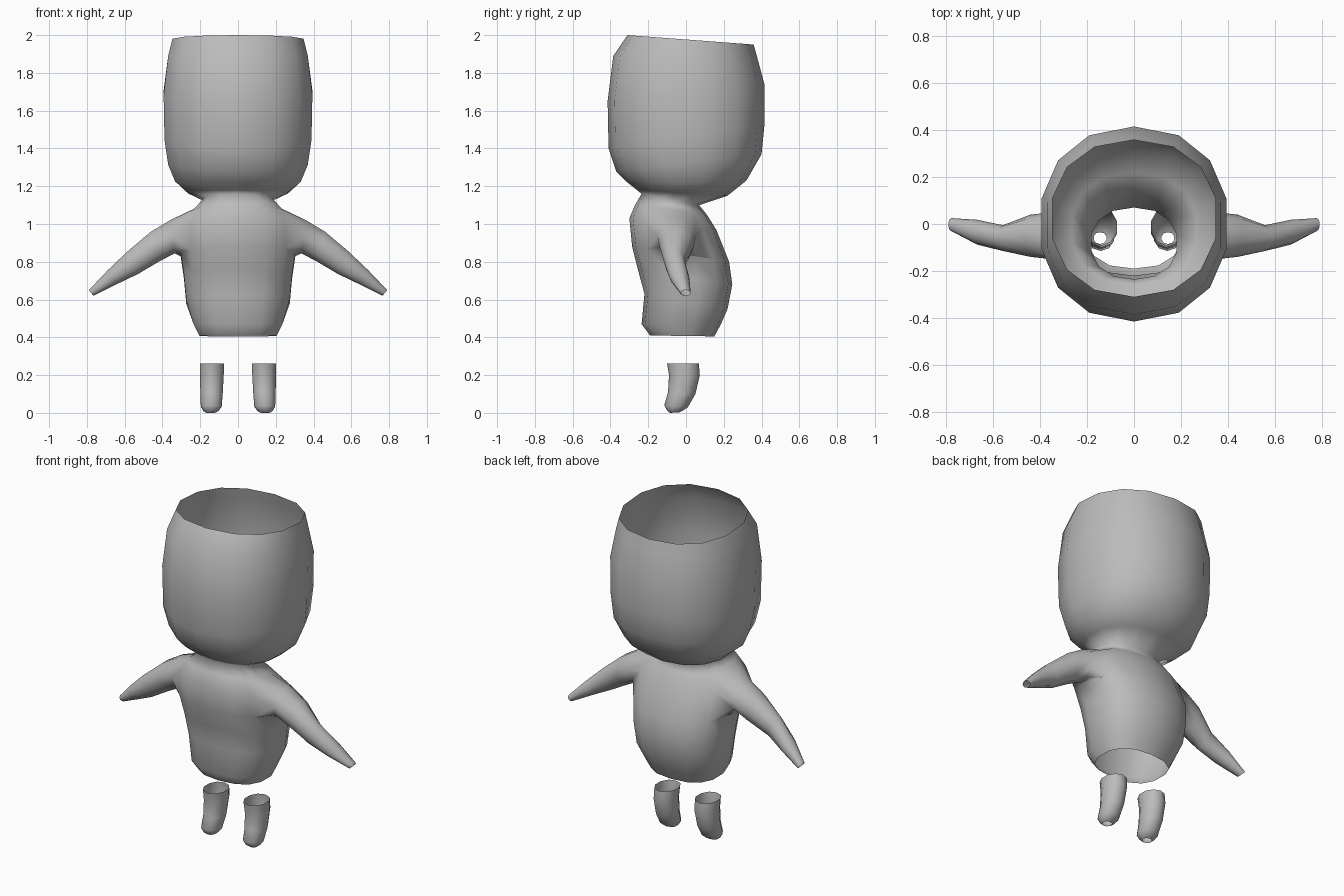
import bpy, bmesh, math

if "Cube" in bpy.data.objects:
    bpy.data.objects.remove(bpy.data.objects["Cube"])

grey = bpy.data.materials.new("plain grey")
grey.diffuse_color = (0.5, 0.5, 0.5, 1)
grey.use_nodes = True
grey.node_tree.nodes["Principled BSDF"].inputs["Base Color"].default_value = grey.diffuse_color


def power(v, e):
    return math.copysign(abs(v) ** e, v)


def ring(bm, n, cx, spec, e):
    """Closed ring from (front z, front y, back z, back y, half width)."""
    zf, yf, zb, yb, hw = spec
    out = []
    for i in range(n):
        a = 2 * math.pi * i / n
        t = (1 - power(math.cos(a), e)) / 2
        x = cx + hw * power(math.sin(a), e)
        out.append(bm.verts.new((x, yf + (yb - yf) * t, zf + (zb - zf) * t)))
    return out


def bridge(bm, a, b):
    n = len(a)
    for i in range(n):
        j = (i + 1) % n
        bm.faces.new((a[i], a[j], b[j], b[i]))


def finish(bm, name):
    bmesh.ops.recalc_face_normals(bm, faces=bm.faces)
    for f in bm.faces:
        f.smooth = True
    me = bpy.data.meshes.new(name)
    bm.to_mesh(me)
    bm.free()
    me.materials.append(grey)
    ob = bpy.data.objects.new(name, me)
    bpy.context.collection.objects.link(ob)
    return ob


# Head, neck and torso: one open tube of rings from the rim down
body_rings = [
    (2.00, -.31, 1.95, .358, .355),
    (1.89, -.385, 1.89, .375, .378),
    (1.65, -.415, 1.74, .415, .403),
    (1.40, -.41, 1.52, .415, .398),
    (1.28, -.37, 1.37, .40, .378),
    (1.22, -.31, 1.23, .32, .34),
    (1.18, -.26, 1.15, .22, .27),
    (1.16, -.235, 1.10, .07, .185),
    (1.10, -.27, 1.05, .11, .235),
    (1.03, -.30, .97, .16, .30),
    (.88, -.285, .80, .228, .31),
    (.76, -.255, .68, .245, .292),
    (.63, -.22, .55, .22, .28),
    (.47, -.235, .47, .185, .24),
    (.41, -.19, .405, .15, .208),
]
bm = bmesh.new()
body = [ring(bm, 14, 0, s, .9 if k < 8 else .82)
        for k, s in enumerate(body_rings)]
for a, b in zip(body, body[1:]):
    bridge(bm, a, b)

# Arms: open a socket on each side and loft it outward to an open wrist
# (top x, top z, bottom x, bottom z, front y, back y)
arm_rings = [
    (.36, 1.02, .335, .845, -.15, .05),
    (.46, .96, .42, .80, -.14, .04),
    (.585, .855, .53, .735, -.115, -.005),
    (.69, .755, .645, .68, -.088, .018),
    (.79, .65, .765, .62, -.03, .025),
]
top, mid, low = body[8], body[9], body[10]
for side, cols in ((1, (2, 3, 4, 5)), (-1, (12, 11, 10, 9))):
    loop = ([top[c] for c in cols] + [mid[cols[3]]]
            + [low[c] for c in reversed(cols)] + [mid[cols[0]]])
    socket = [mid[cols[1]], mid[cols[2]]]
    bmesh.ops.delete(bm, geom=socket, context='VERTS')
    for xt, zt, xb, zb, yf, yb in arm_rings:
        new = []
        for i in range(10):
            a = math.radians(144 - 36 * i)
            s = (1 + math.sin(a) / math.sin(math.radians(72))) / 2
            y = (yf + yb) / 2 + (yb - yf) / 2 * math.cos(a)
            new.append(bm.verts.new((side * (xb + (xt - xb) * s), y,
                                     zb + (zt - zb) * s)))
        bridge(bm, loop, new)
        loop = new
finish(bm, "body")

# Legs: short open tubes that lean forward to the foot
leg_rings = [
    (.262, -.10, .262, .068, .067),
    (.20, -.09, .20, .073, .066),
    (.11, -.095, .10, .05, .062),
    (.04, -.115, .03, .01, .058),
    (.012, -.10, .01, -.02, .043),
    (.0, -.085, .003, -.035, .028),
]
for side, name in ((1, "leg_right"), (-1, "leg_left")):
    bm = bmesh.new()
    rings = [ring(bm, 10, side * (.137 + .0015 * k), s, .95)
             for k, s in enumerate(leg_rings)]
    for a, b in zip(rings, rings[1:]):
        bridge(bm, a, b)
    finish(bm, name)
